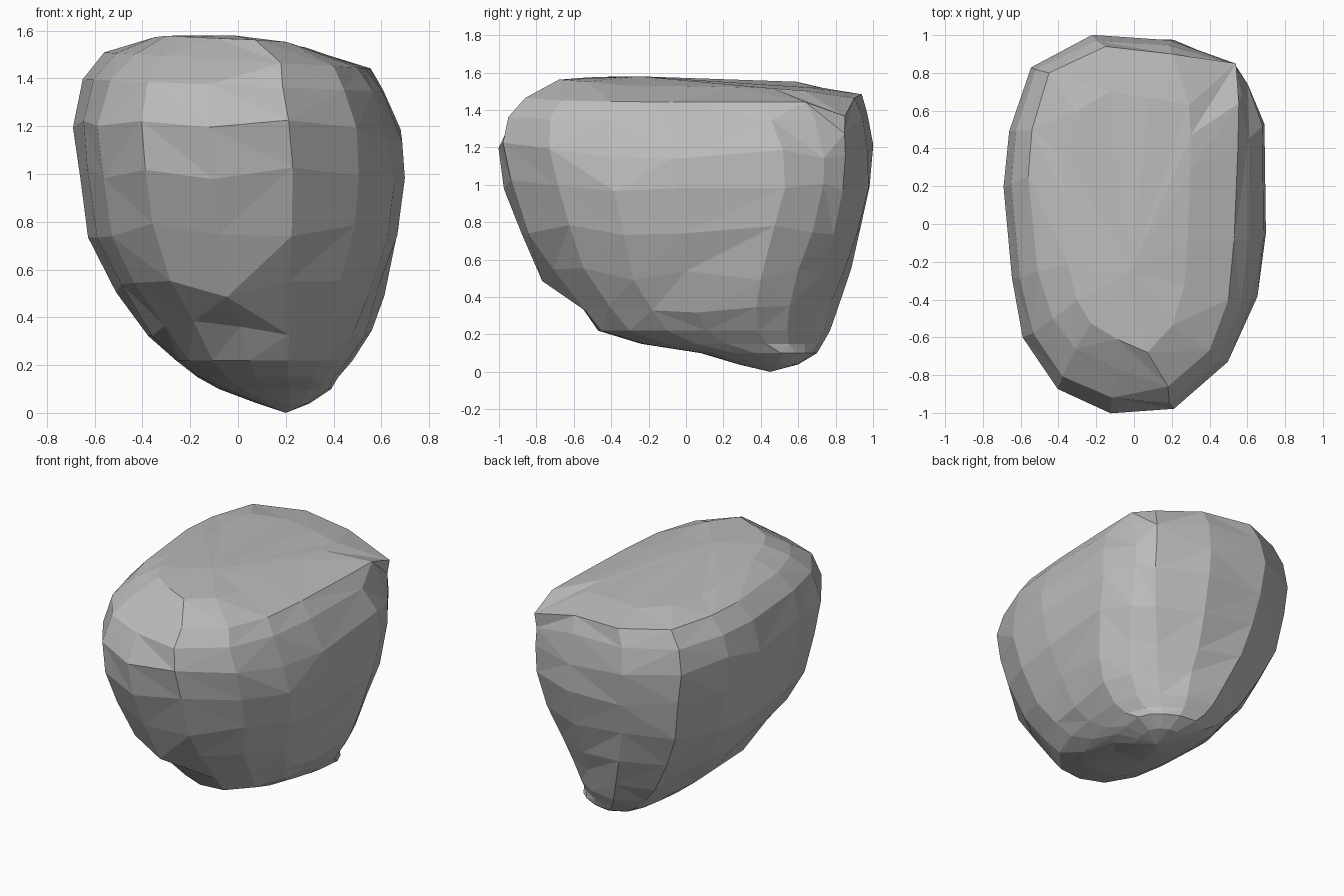
import bpy, bmesh, random

random.seed(11)

cube = bpy.data.objects.get("Cube")
if cube:
    bpy.data.objects.remove(cube, do_unlink=True)

# Plan outlines, counter-clockwise from the back right corner:
# the underside, the widest girth and the rim of the flat top
LOW = [(.42, .8), (.15, .95), (-.2, 1), (-.52, .84), (-.66, .5), (-.7, .2),
       (-.67, -.28), (-.6, -.62), (-.41, -.9), (-.12, -1), (.19, -.97),
       (.45, -.73), (.59, -.4), (.66, -.06), (.7, .38), (.6, .63)]
GIRTH = [(.53, .85), (.2, .99), (-.22, 1), (-.55, .84), (-.67, .5), (-.7, .2),
         (-.66, -.28), (-.6, -.6), (-.41, -.89), (-.12, -1), (.22, -.97),
         (.51, -.72), (.65, -.4), (.7, -.06), (.69, .53), (.61, .75)]
RIM = [(.54, .85), (.2, .9), (-.15, .94), (-.45, .8), (-.54, .5), (-.56, .25),
       (-.51, -.25), (-.43, -.5), (-.31, -.66), (-.08, -.77), (.18, -.86),
       (.4, -.67), (.5, -.4), (.53, -.08), (.55, .4), (.555, .64)]

# Sections: height, x range, y range, sideways tilt, other outline, its share
SECTIONS = [
    (.04, .08, .3, .28, .6, 0, LOW, 1),
    (.1, -.08, .39, .08, .7, 0, LOW, 1),
    (.15, -.17, .42, -.24, .73, 0, LOW, 1),
    (.22, -.26, .48, -.47, .77, 0, LOW, 1),
    (.35, -.38, .56, -.61, .82, 0, LOW, 1),
    (.52, -.52, .62, -.78, .88, 0, LOW, .7),
    (.76, -.63, .68, -.88, .95, 0, LOW, .3),
    (1.0, -.67, .7, -.97, .99, 0, RIM, 0),
    (1.2, -.7, .685, -1, 1, -.04, RIM, .1),
    (1.37, -.65, .61, -.95, .97, -.04, RIM, .5),
    (1.475, -.56, .555, -.86, .94, -.06, RIM, 1),
    (1.54, -.38, .3, -.68, .7, -.06, RIM, 1),
]


def fit(values, lo, hi):
    old_lo, old_hi = min(values), max(values)
    return [lo + (v - old_lo) / (old_hi - old_lo) * (hi - lo) for v in values]


def add_section(bm, z, x0, x1, y0, y1, tilt, other, share):
    mixed = [(a + (c - a) * share, b + (d - b) * share)
             for (a, b), (c, d) in zip(GIRTH, other)]
    xs = fit([p[0] for p in mixed], x0, x1)
    ys = fit([p[1] for p in mixed], y0, y1)
    ring = []
    for x, y in zip(xs, ys):
        height = z + tilt * x
        if .3 < z < 1.3:
            # Uneven chipping of the sides
            height += random.uniform(-.035, .035)
            shrink = random.uniform(.98, 1.005)
            x, y = x * shrink, y * shrink
            # Hollow low on the front
            if y < -.3 and 0 < x < .3 and z < .6:
                y += .04
        elif z > 1.5:
            # Top falling gently to the back
            height += random.uniform(-.01, .01) - .03 * y
        elif z > 1.3 and x > .45 and y > .75:
            # Dropped back corner of the rim
            height -= .075
        ring.append(bm.verts.new((x, y, height)))
    return ring


# Stack the sections and close both ends on a point
bm = bmesh.new()
rings = [add_section(bm, *s) for s in SECTIONS]
count = len(GIRTH)
for lower, upper in zip(rings, rings[1:]):
    for i in range(count):
        j = (i + 1) % count
        quad = (lower[i], lower[j], upper[j], upper[i])
        if random.random() < .5:
            splits = ((0, 1, 2), (0, 2, 3))
        else:
            splits = ((0, 1, 3), (1, 2, 3))
        for tri in splits:
            bm.faces.new([quad[k] for k in tri])
foot = bm.verts.new((.2, .45, 0))
crown = bm.verts.new((-.02, -.25, 1.58))
for i in range(count):
    j = (i + 1) % count
    bm.faces.new((foot, rings[0][j], rings[0][i]))
    bm.faces.new((crown, rings[-1][i], rings[-1][j]))
bmesh.ops.recalc_face_normals(bm, faces=bm.faces)

mesh = bpy.data.meshes.new("boulder")
bm.to_mesh(mesh)
bm.free()
boulder = bpy.data.objects.new("boulder", mesh)
bpy.context.collection.objects.link(boulder)

# Plain grey stone
stone = bpy.data.materials.new("grey stone")
stone.use_nodes = True
colour = (.5, .5, .5, 1)
stone.diffuse_color = colour
stone.node_tree.nodes["Principled BSDF"].inputs["Base Color"].default_value = colour
mesh.materials.append(stone)
